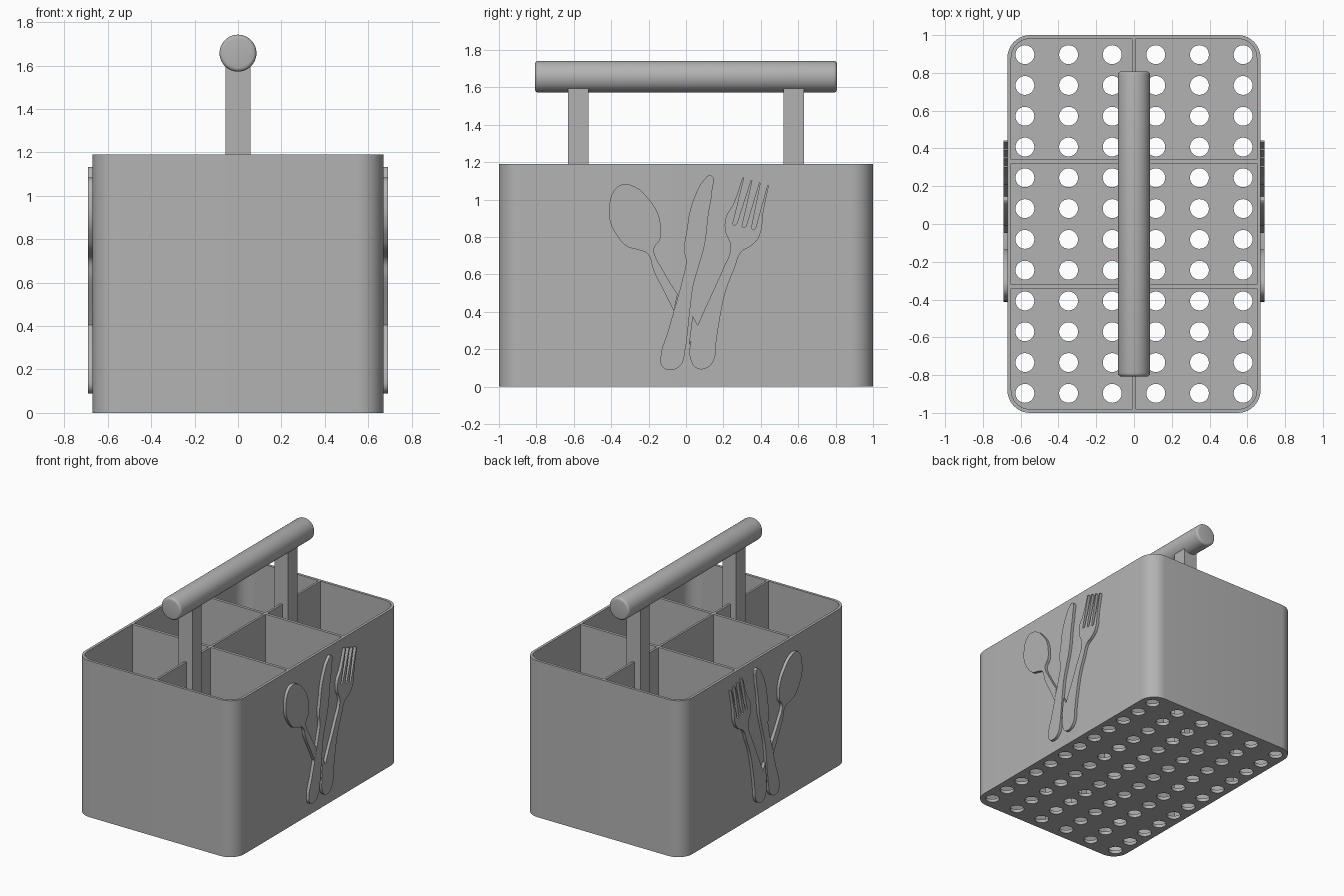
import bpy, bmesh
from mathutils import Matrix, Vector

default = bpy.data.objects.get("Cube")
if default:
    bpy.data.objects.remove(default, do_unlink=True)

# One plain grey plastic
grey = bpy.data.materials.new("plain grey")
grey.use_nodes = True
shade = (0.45, 0.45, 0.45, 1)
grey.diffuse_color = shade
grey.node_tree.nodes["Principled BSDF"].inputs["Base Color"].default_value = shade

WIDTH, LENGTH, HEIGHT = 1.34, 2.0, 1.19
WALL, FLOOR = 0.02, 0.025


def finish(name, bm):
    mesh = bpy.data.meshes.new(name)
    bm.to_mesh(mesh)
    bm.free()
    mesh.materials.append(grey)
    obj = bpy.data.objects.new(name, mesh)
    bpy.context.collection.objects.link(obj)
    return obj


def activate(obj):
    bpy.ops.object.select_all(action='DESELECT')
    obj.select_set(True)
    bpy.context.view_layer.objects.active = obj


def smooth(obj):
    activate(obj)
    bpy.ops.object.shade_smooth_by_angle()


def block(name, size, bottom, y=0, radius=0):
    """Upright box standing on height `bottom`, with optional rounded corners."""
    bm = bmesh.new()
    place = Matrix.Translation((0, y, bottom + size[2] / 2)) @ Matrix.Diagonal((*size, 1))
    bmesh.ops.create_cube(bm, size=1, matrix=place)
    if radius:
        upright = [e for e in bm.edges
                   if abs(e.verts[0].co.z - e.verts[1].co.z) > size[2] / 2]
        bmesh.ops.bevel(bm, geom=upright, offset=radius, segments=10,
                        profile=0.5, affect='EDGES')
    return finish(name, bm)


def carve(obj, cutter):
    cutter.hide_render = True
    activate(obj)
    mod = obj.modifiers.new("carve", 'BOOLEAN')
    mod.operation = 'DIFFERENCE'
    mod.solver = 'EXACT'
    mod.object = cutter
    bpy.ops.object.modifier_apply(modifier=mod.name)
    bpy.data.objects.remove(cutter, do_unlink=True)


# Container: rounded shell with a perforated floor
container = block("container", (WIDTH, LENGTH, HEIGHT), 0, radius=0.12)
carve(container, block("pocket_cutter", (WIDTH - 2 * WALL, LENGTH - 2 * WALL, HEIGHT),
                       FLOOR, radius=0.12 - WALL))
bm = bmesh.new()
for column in range(6):
    for row in range(12):
        spot = Vector(((column - 2.5) * 0.231, (row - 5.5) * 0.163, 0))
        bmesh.ops.create_cone(bm, cap_ends=True, segments=28, radius1=0.05, radius2=0.05,
                              depth=0.2, matrix=Matrix.Translation(spot))
carve(container, finish("hole_cutter", bm))
smooth(container)

# Dividers making six compartments
inside = HEIGHT - FLOOR + 0.002
block("long_divider", (0.016, LENGTH - 2 * WALL + 0.002, inside), FLOOR - 0.002)
for side, label in ((-1, "front"), (1, "back")):
    block(label + "_divider", (WIDTH - 2 * WALL + 0.002, 0.022, inside),
          FLOOR - 0.002, y=side * 0.33)
    # Handle posts rise from the floor
    block(label + "_handle_post", (0.115, 0.11, 1.6 - FLOOR), FLOOR, y=side * 0.577)

# Round grip with softened ends
bm = bmesh.new()
lay = Matrix.Translation((0, 0, 1.657)) @ Matrix.Rotation(1.5707963, 4, 'X')
bmesh.ops.create_cone(bm, cap_ends=True, segments=48, radius1=0.085, radius2=0.085,
                      depth=1.615, matrix=lay)
rims = [e for e in bm.edges if abs(e.verts[0].co.y - e.verts[1].co.y) < 0.01]
bmesh.ops.bevel(bm, geom=rims, offset=0.018, segments=4, profile=0.5, affect='EDGES')
smooth(finish("handle_grip", bm))


def relief(name, soft, sharp=()):
    """Raised outline on both long sides: rounded points, then straight-edged ones."""
    curve = bpy.data.curves.new(name, 'CURVE')
    curve.dimensions = '2D'
    curve.fill_mode = 'BOTH'
    curve.extrude = 0.012
    curve.resolution_u = 5
    spline = curve.splines.new('BEZIER')
    points = [(p, 'AUTO') for p in soft] + [(p, 'VECTOR') for p in sharp]
    spline.bezier_points.add(len(points) - 1)
    for knot, (p, kind) in zip(spline.bezier_points, points):
        knot.co = (*p, 0)
        knot.handle_left_type = knot.handle_right_type = kind
    spline.use_cyclic_u = True
    obj = bpy.data.objects.new(name, curve)
    bpy.context.collection.objects.link(obj)
    activate(obj)
    bpy.ops.object.convert(target='MESH')
    obj = bpy.context.view_layer.objects.active
    # Stand the outline up against the side wall
    obj.data.transform(Matrix(((0, 0, 1, 0.68), (1, 0, 0, 0), (0, 1, 0, 0), (0, 0, 0, 1))))
    obj.data.materials.clear()
    obj.data.materials.append(grey)
    mirror = obj.modifiers.new("other side", 'MIRROR')
    mirror.use_axis = (True, False, False)
    smooth(obj)


# Spoon, with the end of its handle showing past the knife
relief("spoon",
       [(-.115, .505), (-.175, .625), (-.205, .71), (-.25, .73), (-.315, .75), (-.37, .81),
        (-.405, .88), (-.41, .96), (-.39, 1.04), (-.345, 1.08), (-.275, 1.07), (-.205, 1.01),
        (-.15, .925), (-.135, .84), (-.14, .785), (-.17, .74), (-.165, .7), (-.13, .635),
        (-.09, .565)],
       [(-.045, .495), (-.065, .405)])
relief("spoon_end", [], [(.035, .38), (.065, .325), (.015, .22)])

# Knife
relief("knife",
       [(.135, 1.13), (.14, 1.05), (.12, .92), (.1, .76), (.07, .65), (.04, .545), (.025, .44),
        (.01, .305), (-.005, .19), (-.025, .12), (-.075, .09), (-.125, .105), (-.135, .165),
        (-.1, .285), (-.055, .44), (-.02, .57), (0, .67), (-.01, .73), (.005, .84),
        (.02, .935), (.05, 1.025), (.095, 1.105)])

# Fork: body outline, then the tines walked from left to right
tines = []
for i in range(4):
    tip = Vector((.303 + .044 * i, 1.12 - .014 * i))
    tines += [tip, tip + Vector((.008, -.003))]
    if i < 3:
        notch = Vector((.25 + .05 * i, .87 - .012 * i))
        tines += [notch, notch + Vector((.01, -.008)), notch + Vector((.022, .002))]
relief("fork",
       [(.415, .945), (.39, .8), (.35, .755), (.295, .72), (.26, .635), (.215, .52),
        (.18, .36), (.16, .225), (.15, .145), (.11, .1), (.055, .1), (.025, .145), (.02, .21),
        (.07, .345), (.135, .49), (.2, .635), (.235, .72), (.235, .77), (.21, .83),
        (.215, .91), (.25, .97)],
       tines)
